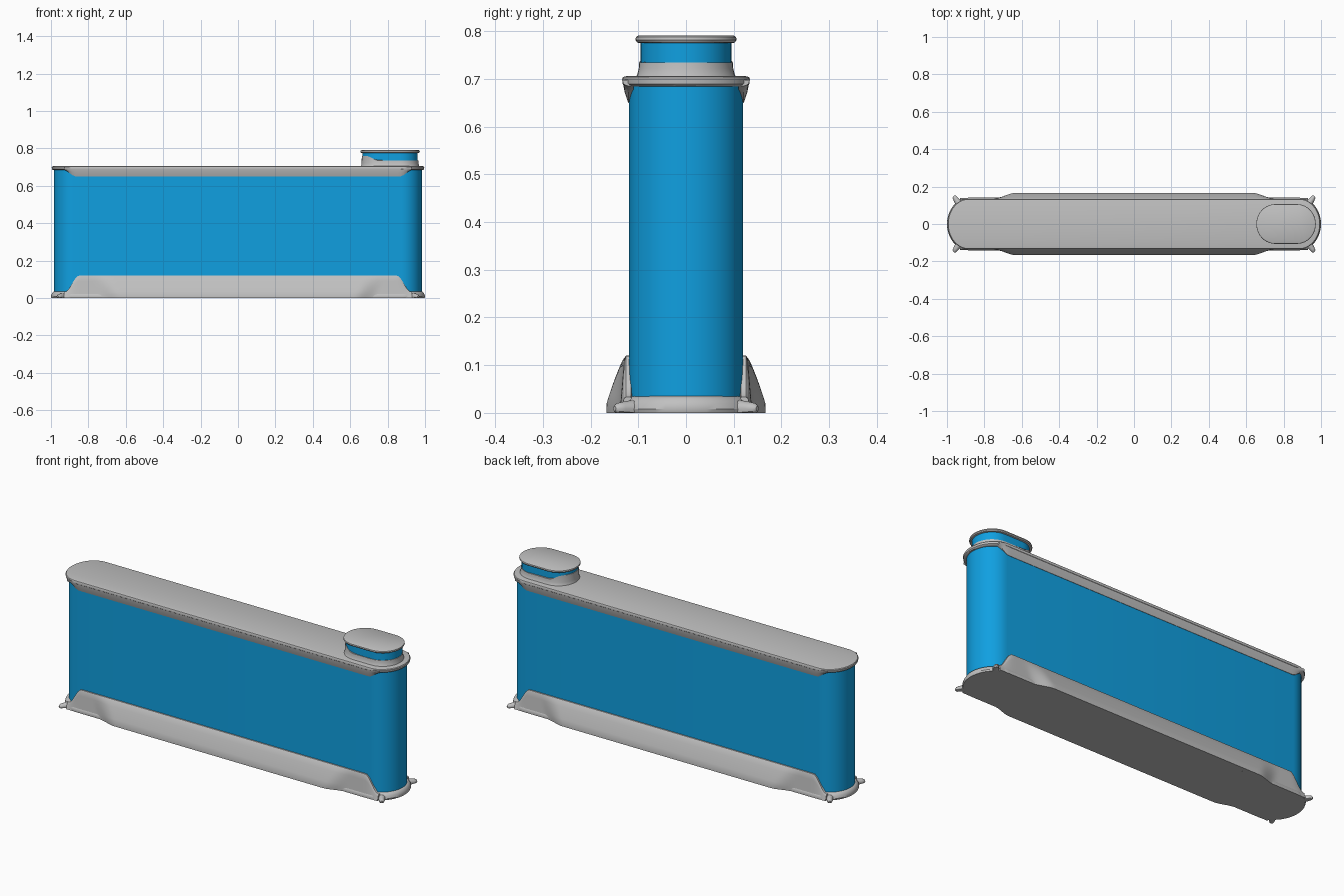
import bpy, bmesh, math

cube = bpy.data.objects.get("Cube")
if cube:
    bpy.data.objects.remove(cube, do_unlink=True)


def material(name, rgb):
    mat = bpy.data.materials.new(name)
    mat.use_nodes = True
    mat.diffuse_color = (*rgb, 1)
    mat.node_tree.nodes["Principled BSDF"].inputs["Base Color"].default_value = (*rgb, 1)
    return mat


BLUE = material("bright blue", (0.005, 0.35, 0.75))
GREY = material("light grey", (0.53, 0.53, 0.53))


def finish(name, bm, mat, angle=35):
    bmesh.ops.recalc_face_normals(bm, faces=bm.faces)
    mesh = bpy.data.meshes.new(name)
    bm.to_mesh(mesh)
    bm.free()
    mesh.materials.append(mat)
    obj = bpy.data.objects.new(name, mesh)
    bpy.context.collection.objects.link(obj)
    bpy.ops.object.select_all(action="DESELECT")
    obj.select_set(True)
    bpy.context.view_layer.objects.active = obj
    bpy.ops.object.shade_smooth_by_angle(angle=math.radians(angle))
    return obj


def bridge(bm, rings):
    """Skin a list of closed rings and cap both ends."""
    loops = [[bm.verts.new(p) for p in ring] for ring in rings]
    n = len(loops[0])
    for a, b in zip(loops, loops[1:]):
        for i in range(n):
            j = (i + 1) % n
            bm.faces.new((a[i], a[j], b[j], b[i]))
    bm.faces.new(loops[0])
    bm.faces.new(loops[-1])


def oval(half_x, half_y, end, steps=20):
    """Slot outline: straight sides with elliptical ends of the given depth."""
    pts = []
    for side in (1, -1):
        for i in range(steps + 1):
            a = math.pi * (i / steps - 0.5)
            pts.append((side * (half_x - end + end * math.cos(a)), side * half_y * math.sin(a)))
    return pts


def oval_loft(name, layers, end, mat, cx=0):
    """Stack of slot outlines; each layer is (z, half_x, half_y)."""
    bm = bmesh.new()
    bridge(bm, [[(cx + x, y, z) for x, y in oval(hx, hy, end)] for z, hx, hy in layers])
    return finish(name, bm, mat)


def smooth(lo, hi, v):
    t = min(1, max(0, (v - lo) / (hi - lo)))
    return t * t * (3 - 2 * t)


def side_strip(name, xs, section, mat):
    """Sweep a (y, z) section along x, once on each side."""
    bm = bmesh.new()
    for s in (1, -1):
        bridge(bm, [[(x, s * y, z) for y, z in section(abs(x))] for x in xs])
    return finish(name, bm, mat)


# Tank body
oval_loft("tank_body", [(0.02, 0.983, 0.119), (0.695, 0.983, 0.119)], 0.11, BLUE)

# Base tray with rounded rim
oval_loft("base_tray", [(0, 0.997, 0.14), (0.008, 1.0, 0.141), (0.02, 0.997, 0.138),
                        (0.03, 0.992, 0.13), (0.035, 0.984, 0.121)], 0.12, GREY)


# Flared skirts along the base, scooped toward both ends
def base_section(x):
    height = 0.12 - 0.087 * smooth(0.85, 0.925, x)
    pts = [(0.11, 0)]
    for t in (0, 0.15, 0.3, 0.45, 0.6, 0.75, 0.9):
        scoop = 1 - smooth(0.62 + 0.06 * t, 0.74 + 0.05 * t, x)
        fall = min(1, (1 - t) / 0.85)
        thin = 0.139 - 0.01 * t
        pts.append((thin + (0.167 - thin) * fall * scoop, t * height))
    return pts + [(0.126, height), (0.115, height)]


steps = [-0.93 + 1.86 * i / 124 for i in range(125)]
side_strip("base_skirt", steps, base_section, GREY)

# Small feet at the four corners
bm = bmesh.new()
for sx in (1, -1):
    for sy in (1, -1):
        angle = math.atan2(sy, 0.7 * sx)
        rings = []
        for d, r in ((-0.03, 0.019), (0.004, 0.014), (0.017, 0.011), (0.023, 0.005)):
            ring = []
            for i in range(12):
                a = math.tau * i / 12
                u = r * math.cos(a)
                ring.append((sx * 0.951 + d * math.cos(angle) - u * math.sin(angle),
                             sy * 0.131 + d * math.sin(angle) + u * math.cos(angle),
                             max(0, 0.009 + r * math.sin(a))))
            rings.append(ring)
        bridge(bm, rings)
finish("corner_feet", bm, GREY)

# Lid with rounded rim
oval_loft("lid", [(0.684, 0.984, 0.12), (0.685, 0.99, 0.128), (0.69, 0.995, 0.133),
                  (0.7, 0.996, 0.134), (0.704, 0.993, 0.132), (0.706, 0.985, 0.125)], 0.11, GREY)


# Tapered side lips below the lid
def lip_section(x):
    low = 0.65 + 0.036 * smooth(0.865, 0.935, x)
    mid = (low + 0.69) / 2
    return [(0.11, 0.698), (0.133, 0.698), (0.132, 0.69), (0.128, mid), (0.121, low), (0.11, low)]


side_strip("lid_lip", steps, lip_section, GREY)

# Spout: collar, neck and cap
SPOUT_X = 0.813
oval_loft("spout_neck", [(0.7, 0.148, 0.095), (0.78, 0.148, 0.095)], 0.095, BLUE, SPOUT_X)
collar = oval_loft("spout_collar", [(0.7, 0.157, 0.107), (0.71, 0.154, 0.102),
                                    (0.722, 0.152, 0.099), (0.735, 0.151, 0.098)],
                   0.1, GREY, SPOUT_X)
for v in collar.data.vertices:
    if v.co.z > 0.73:  # raised lip at the inner end
        v.co.z += 0.024 * (1 - smooth(0.69, 0.75, v.co.x))
oval_loft("spout_cap", [(0.775, 0.15, 0.098), (0.777, 0.156, 0.103), (0.782, 0.159, 0.106),
                        (0.788, 0.158, 0.105), (0.791, 0.152, 0.1)], 0.1, GREY, SPOUT_X)
